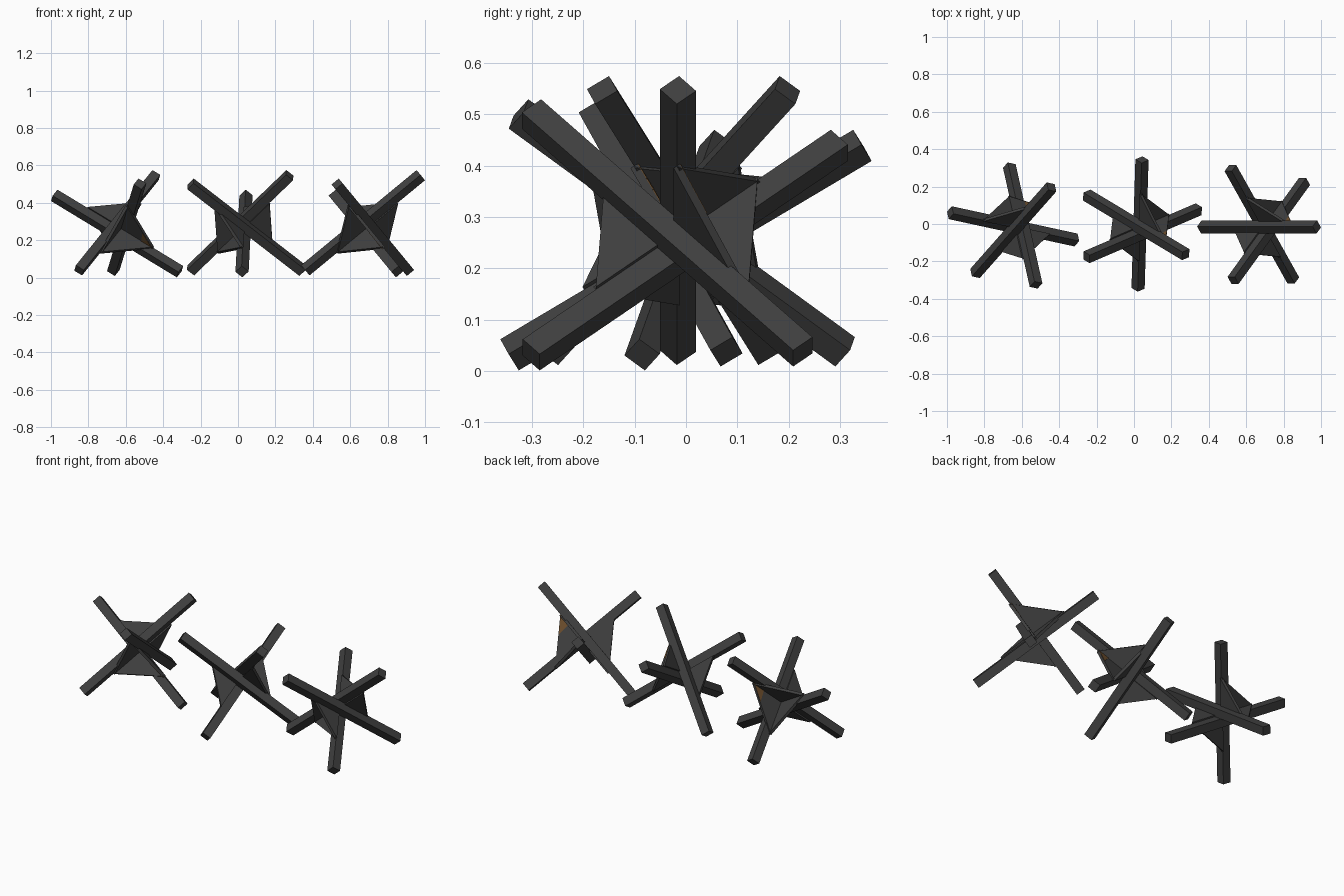
import bpy, bmesh, math
from mathutils import Vector, Matrix

if "Cube" in bpy.data.objects:
    bpy.data.objects.remove(bpy.data.objects["Cube"])

def material(name, rgb):
    m = bpy.data.materials.new(name)
    m.diffuse_color = (*rgb, 1)
    m.use_nodes = True
    m.node_tree.nodes["Principled BSDF"].inputs["Base Color"].default_value = m.diffuse_color
    return m

STEEL = material("dark_steel", (0.05, 0.05, 0.05))
RUST = material("rust_brown", (0.15, 0.075, 0.025))

T, L, LEG, PLATE = 0.05, 0.80, 0.21, 0.016
H = T / 2

# Three perpendicular beam axes, each pointing to its raised end
U1 = Vector((0.772, 0, 0.636)).normalized()
U2 = Vector((-0.42, 0.752, 0.512))
U2 = (U2 - U2.dot(U1) * U1).normalized()
AXES = (U1, U2, U1.cross(U2))
BASIS = Matrix(AXES).transposed().to_4x4()


def finish(bm, name, mat, place):
    bmesh.ops.recalc_face_normals(bm, faces=bm.faces)
    me = bpy.data.meshes.new(name)
    bm.to_mesh(me)
    bm.free()
    me.materials.append(mat)
    ob = bpy.data.objects.new(name, me)
    ob.matrix_world = place
    bpy.context.collection.objects.link(ob)


def beam(name, axis, offset, place):
    bm = bmesh.new()
    bmesh.ops.create_cube(bm, size=1)
    size = Vector((T, T, T))
    size[axis] = L
    bmesh.ops.scale(bm, vec=size, verts=bm.verts)
    bmesh.ops.translate(bm, vec=Vector(offset) * H, verts=bm.verts)
    finish(bm, name, STEEL, place)


def slab(name, points, axis, low, high, mat, place):
    # flat polygon extruded along one local axis
    bm = bmesh.new()
    verts = []
    for p in points:
        q = Vector(p)
        q[axis] = low
        verts.append(bm.verts.new(q))
    face = bm.faces.new(verts)
    out = bmesh.ops.extrude_face_region(bm, geom=[face])
    step = Vector()
    step[axis] = high - low
    bmesh.ops.translate(bm, vec=step,
                        verts=[v for v in out["geom"] if isinstance(v, bmesh.types.BMVert)])
    finish(bm, name, mat, place)


def unit(axis, length):
    v = Vector()
    v[axis] = length
    return v


def obstacle(label, x, angle):
    place = (Matrix.Translation((x, -0.018, 0.266))
             @ Matrix.Rotation(math.radians(angle), 4, 'Z') @ BASIS)
    # beams sit side by side at the crossing
    for i, off in enumerate(((0, 1, 1), (-1, 0, -1), (1, -1, 0))):
        beam(f"{label}_beam_{i + 1}", i, off, place)
    # corner gussets fill two opposite octants
    for side, signs in (("upper", (1, 1, -1)), ("lower", (-1, -1, 1))):
        for n in range(3):
            a, b = (n + 1) % 3, (n + 2) % 3
            pts = [Vector(), unit(a, signs[a] * LEG), unit(b, signs[b] * LEG)]
            slab(f"{label}_{side}_gusset_{n + 1}", pts, n, -PLATE / 2, PLATE / 2, STEEL, place)
    # rust patches at two gusset tips
    for side, n, a, b, sa, sb, sn in (("lower", 0, 1, 2, -1, 1, -1),
                                      ("upper", 1, 0, 2, 1, -1, 1)):
        tip, other = unit(a, sa * LEG), unit(b, sb * LEG)
        pts = [tip * 0.65, tip * 0.99, tip * 0.62 + other * 0.37]
        slab(f"{label}_{side}_rust", pts, n, sn * PLATE / 2, sn * (PLATE / 2 + 0.002), RUST, place)


obstacle("left_obstacle", -0.629, 48.5)
obstacle("middle_obstacle", 0.03, -31)
obstacle("right_obstacle", 0.691, 0)
